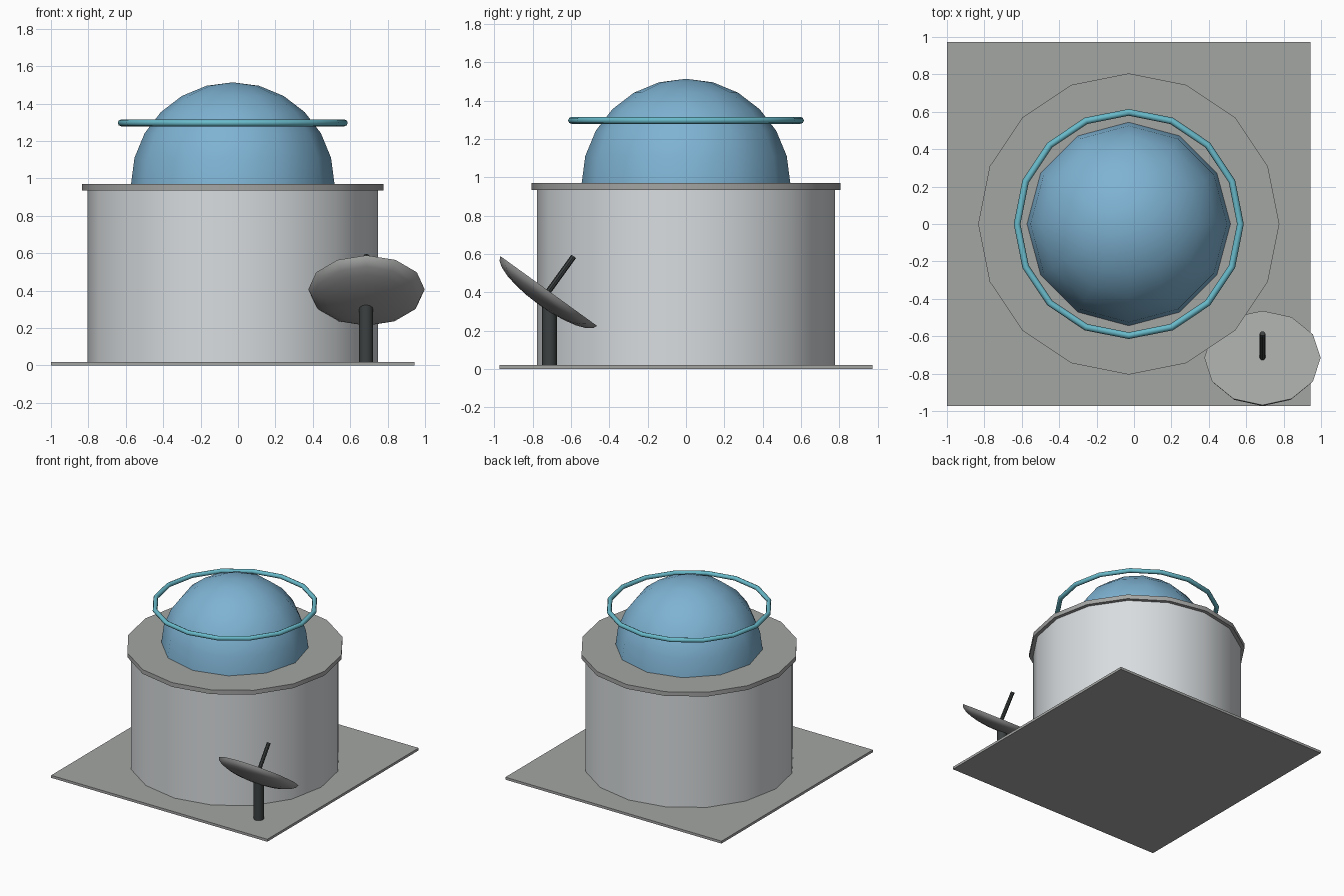
import bpy
import bmesh
from math import sin, cos, pi, radians

if "Cube" in bpy.data.objects:
    bpy.data.objects.remove(bpy.data.objects["Cube"])


def material(name, rgb):
    m = bpy.data.materials.new(name)
    m.use_nodes = True
    m.diffuse_color = (*rgb, 1)
    m.node_tree.nodes["Principled BSDF"].inputs["Base Color"].default_value = (*rgb, 1)
    return m


GRAY = material("concrete gray", (0.37, 0.38, 0.37))
WHITE = material("pale wall", (0.69, 0.72, 0.74))
BLUE = material("dome blue", (0.21, 0.45, 0.65))
TEAL = material("ring teal", (0.14, 0.49, 0.59))
DARK = material("dark metal", (0.045, 0.052, 0.052))


def finish(obj, name, mat, angle=40):
    obj.name = obj.data.name = name
    obj.data.materials.append(mat)
    bpy.ops.object.select_all(action="DESELECT")
    obj.select_set(True)
    bpy.context.view_layer.objects.active = obj
    bpy.ops.object.shade_smooth_by_angle(angle=radians(angle))
    return obj


def lathe(name, profile, sides, mat, loc, tilt=0):
    """Closed solid of revolution from (radius, height) points, capped at flat ends."""
    bm = bmesh.new()
    rings = []
    for r, z in profile:
        if r < 1e-5:
            rings.append([bm.verts.new((0, 0, z))])
        else:
            rings.append([bm.verts.new((r * cos(2 * pi * i / sides), r * sin(2 * pi * i / sides), z))
                          for i in range(sides)])
    for a, b in zip(rings, rings[1:]):
        for i in range(sides):
            j = (i + 1) % sides
            quad = [a[i % len(a)], a[j % len(a)], b[j % len(b)], b[i % len(b)]]
            bm.faces.new(list(dict.fromkeys(quad)))
    for ring in (rings[0], rings[-1]):
        if len(ring) > 1:
            bm.faces.new(ring)
    bmesh.ops.recalc_face_normals(bm, faces=bm.faces)
    mesh = bpy.data.meshes.new(name)
    bm.to_mesh(mesh)
    bm.free()
    obj = bpy.data.objects.new(name, mesh)
    bpy.context.collection.objects.link(obj)
    obj.location = loc
    obj.rotation_euler.x = tilt
    return finish(obj, name, mat)


def rod(name, radius, low, high, sides, mat, loc, tilt=0):
    return lathe(name, [(radius, low), (radius, high)], sides, mat, loc, tilt)


def quarter(radius, height, steps=6):
    """Quarter ellipse from the rim to the pole."""
    return [(radius * cos(k * pi / 2 / steps), height * sin(k * pi / 2 / steps))
            for k in range(steps + 1)]


CX = -0.028
GROUND = 0.02

# Ground slab
bpy.ops.mesh.primitive_cube_add(size=1, location=(CX, 0, GROUND / 2))
slab = bpy.context.object
slab.scale = (1.945, 1.945, GROUND)
finish(slab, "ground_slab", GRAY, 30)

# Building drum with overhanging roof
rod("drum_wall", 0.777, GROUND, 0.94, 16, WHITE, (CX, 0, 0))
rod("roof_plate", 0.805, 0.935, 0.97, 16, GRAY, (CX, 0, 0))

# Dome and floating ring
lathe("dome", quarter(0.544, 0.544), 12, BLUE, (CX, 0, 0.97))
bpy.ops.mesh.primitive_torus_add(major_segments=16, minor_segments=8, major_radius=0.597,
                                 minor_radius=0.018, location=(CX, 0, 1.297))
finish(bpy.context.object, "dome_ring", TEAL, 60)

# Dish antenna: post, tilted bowl and feed rod
DISH = (0.687, -0.716, 0.407)
TILT = radians(-35.8)
rod("dish_post", 0.038, GROUND, 0.36, 12, DARK, (0.685, -0.712, 0))
lathe("dish_bowl", quarter(0.311, -0.088), 12, GRAY, DISH, TILT)
rod("dish_feed", 0.015, -0.03, 0.223, 8, DARK, DISH, TILT)
